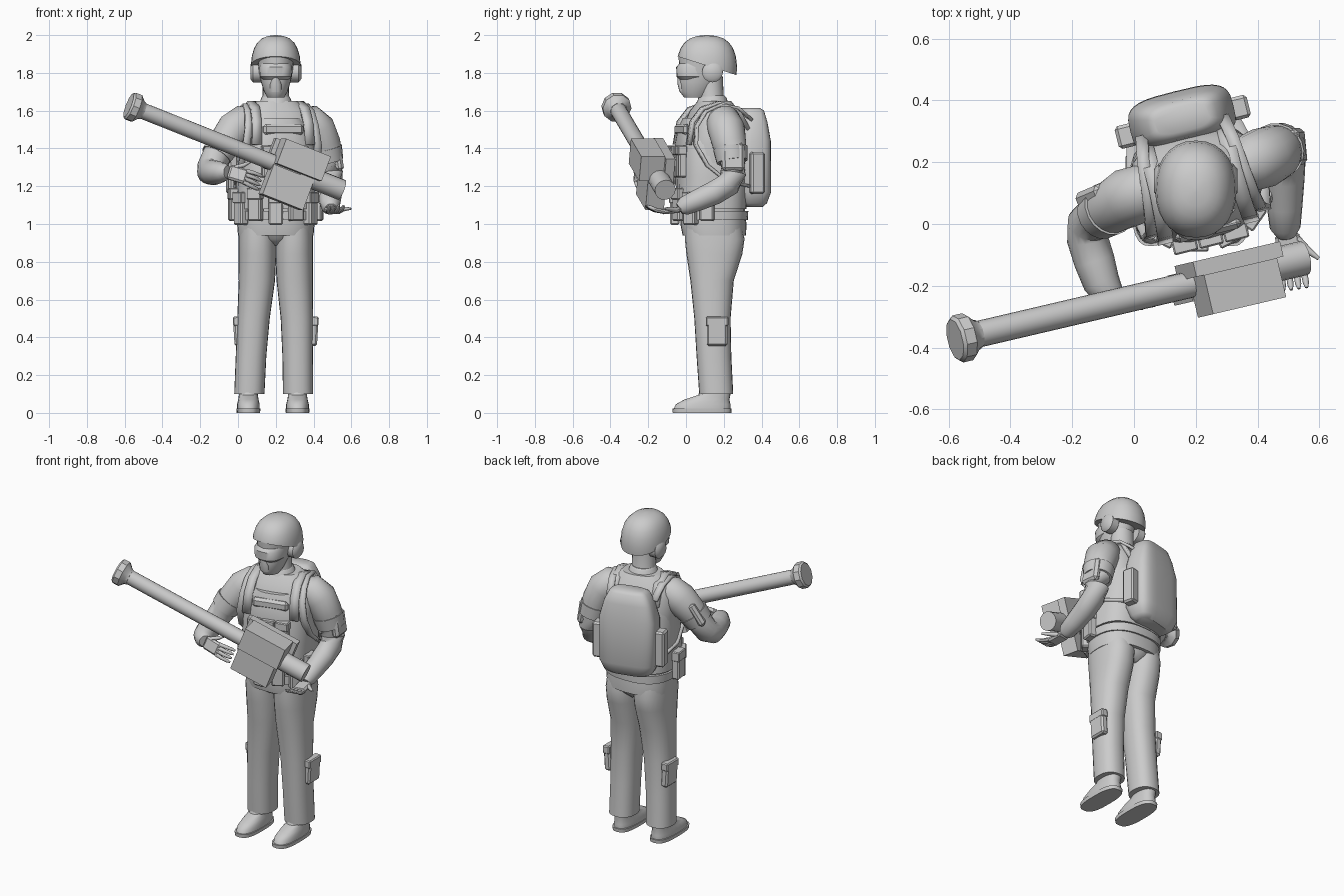
import bpy, bmesh, math
from math import sin, cos, radians
from mathutils import Matrix, Vector

if "Cube" in bpy.data.objects:
    bpy.data.objects.remove(bpy.data.objects["Cube"])

CX, CY = 0.2, 0.14          # body axis
TW = radians(14)            # twist of the upper body


def finish(name, bm, angle=40, bevel=0):
    bmesh.ops.recalc_face_normals(bm, faces=bm.faces)
    me = bpy.data.meshes.new(name)
    bm.to_mesh(me)
    bm.free()
    ob = bpy.data.objects.new(name, me)
    bpy.context.collection.objects.link(ob)
    if bevel:
        m = ob.modifiers.new("bevel", "BEVEL")
        m.width, m.segments = bevel, 1
    if angle:
        bpy.ops.object.select_all(action='DESELECT')
        ob.select_set(True)
        bpy.context.view_layer.objects.active = ob
        bpy.ops.object.shade_smooth_by_angle(angle=radians(angle))
    return ob


def skin(bm, rings):
    vs = [[bm.verts.new(p) for p in r] for r in rings]
    n = len(vs[0])
    for a, b in zip(vs, vs[1:]):
        for i in range(n):
            bm.faces.new((a[i], a[(i + 1) % n], b[(i + 1) % n], b[i]))
    bm.faces.new(vs[0])
    bm.faces.new(vs[-1])


def sgn_pow(v, e):
    return math.copysign(abs(v) ** e, v)


def stack(name, rings, n=24, e=2.0, cut=None):
    """Loft of horizontal superellipses: (x, y, z, rx, ry[, twist])."""
    bm, out = bmesh.new(), []
    for x, y, z, rx, ry, *t in rings:
        t = radians(t[0]) if t else 0
        ring = []
        for i in range(n):
            a = 2 * math.pi * i / n
            px, py = rx * sgn_pow(cos(a), 2 / e), ry * sgn_pow(sin(a), 2 / e)
            ring.append((x + px * cos(t) - py * sin(t), y + px * sin(t) + py * cos(t), z))
        out.append(ring)
    skin(bm, out)
    if cut:
        r = bmesh.ops.bisect_plane(bm, geom=bm.verts[:] + bm.edges[:] + bm.faces[:],
                                   plane_co=cut[0], plane_no=cut[1], clear_inner=True)
        bmesh.ops.holes_fill(bm, edges=[g for g in r['geom_cut'] if isinstance(g, bmesh.types.BMEdge)])
    return finish(name, bm)


def limb(name, pts, n=14, angle=45):
    """Round tube through points (x, y, z, r)."""
    bm, out = bmesh.new(), []
    P = [Vector(p[:3]) for p in pts]
    for i, p in enumerate(pts):
        d = P[min(i + 1, len(P) - 1)] - P[max(i - 1, 0)]
        q = d.to_track_quat('Z', 'Y')
        out.append([P[i] + q @ Vector((p[3] * cos(2 * math.pi * k / n), p[3] * sin(2 * math.pi * k / n), 0))
                    for k in range(n)])
    skin(bm, out)
    return finish(name, bm, angle)


def box(name, loc, size, rot=0, bevel=0.008, frame=None, tilt=0):
    bm = bmesh.new()
    m = frame @ Matrix.Translation(loc) if frame else Matrix.Translation(loc) @ Matrix.Rotation(rot, 4, 'Z') @ Matrix.Rotation(tilt, 4, 'Y')
    bmesh.ops.create_cube(bm, size=1, matrix=m @ Matrix.Diagonal((*size, 1)))
    return finish(name, bm, 0, bevel)


def twist(x, y, z=0):
    """Position in the turned upper body; x, y relative to the body axis."""
    return Vector((CX + x * cos(TW) - y * sin(TW), CY + x * sin(TW) + y * cos(TW), z))


def ribbon(name, pts, width, thick):
    """Flat strap through upper-body points (x, y, z)."""
    bm = bmesh.new()
    rows = [[bm.verts.new(twist(x + s * width / 2, y, z)) for s in (-1, 1)] for x, y, z in pts]
    for a, b in zip(rows, rows[1:]):
        bm.faces.new((a[0], a[1], b[1], b[0]))
    ob = finish(name, bm)
    m = ob.modifiers.new("thickness", "SOLIDIFY")
    m.thickness, m.offset = thick, 0


# Head, helmet and face gear
stack("head", [(CX, .05, 1.67, .045, .06), (CX, .055, 1.7, .062, .088), (CX, .07, 1.75, .078, .105),
               (CX, .08, 1.8, .088, .115), (CX, .09, 1.9, .1, .13)])
stack("neck", [(CX, .14, 1.58, .09, .085), (CX, .135, 1.66, .07, .065), (CX, .13, 1.78, .068, .065)])
stack("collar", [(CX, .14, 1.6, .1, .095), (CX, .14, 1.67, .076, .074), (CX, .14, 1.68, .066, .064)])
RIM = (0, .3, .95)
stack("helmet", [(CX, .11, 1.84 + z, .132 * k, .16 * k) for z, k in
                 ((-.1, .96), (-.04, .99), (0, 1), (.05, .96), (.09, .87), (.12, .74), (.143, .55), (.155, .32), (.16, .05))],
      n=28, e=2.2, cut=((CX, .11, 1.838), RIM))
stack("goggles", [(CX, .05, 1.765, .07, .085), (CX, .05, 1.78, .085, .1), (CX, .05, 1.83, .088, .102),
                  (CX, .055, 1.85, .08, .09)], e=2.5)
stack("nose_mask", [(CX, -.02, 1.7, .03, .015), (CX, -.025, 1.74, .03, .02), (CX, -.03, 1.79, .012, .015)], n=12)
for s in (-1, 1):
    x = CX + s * .075
    limb("ear_cup", [(x, .14, 1.805, .055), (x + s * .045, .14, 1.805, .055), (x + s * .06, .14, 1.805, .038)], n=16)

# Trunk: shirt with hem, vest, neckline
stack("shirt", [(CX, .15, .94, .2, .168), (CX, .145, 1.0, .205, .175), (CX, CY, 1.1, .2, .17, 4),
                (CX, CY, 1.25, .2, .165, 10), (CX, CY, 1.42, .215, .165, 14), (CX, .15, 1.53, .215, .15, 14),
                (CX, .15, 1.6, .175, .12, 14), (CX, .15, 1.65, .11, .085, 14)], n=32, e=2.5)
stack("vest", [(CX, .135, 1.08, .212, .185, 4), (CX, .135, 1.25, .21, .185, 10),
               (CX, .135, 1.42, .203, .186, 14), (CX, .135, 1.5, .175, .172, 14), (CX, .135, 1.56, .13, .15, 14)], n=32, e=2.7)
stack("belt", [(CX, .14, 1.02, .212, .188), (CX, .14, 1.07, .214, .19, 3)], n=32, e=2.5)

# Shoulder straps of the vest and pack
for s in (-1, 1):
    ribbon("vest_strap", [(s * .145, -.165, 1.42), (s * .14, -.145, 1.54), (s * .135, -.09, 1.61),
                          (s * .13, 0, 1.64), (s * .13, .1, 1.61), (s * .13, .16, 1.5)], .05, .02)
    ribbon("pack_strap", [(s * .17, .16, 1.2), (s * .205, .02, 1.23), (s * .205, -.08, 1.31), (s * .195, -.14, 1.42),
                          (s * .18, -.13, 1.52), (s * .17, -.08, 1.595), (s * .16, 0, 1.63),
                          (s * .15, .1, 1.615), (s * .135, .18, 1.55)], .04, .016)

# Pouches round the belt, on the chest and on the back of the vest
for k, a in enumerate((-172, -145, -118, -90, -62, -35, -8)):
    a = radians(a)
    pos = (CX + .225 * cos(a), CY + .2 * sin(a), 1.1 - .02 * (k % 2))
    box("belt_pouch", pos, (.075, .05, .17), a + math.pi / 2)
    box("belt_pouch_flap", (pos[0], pos[1], pos[2] + .06), (.083, .058, .06), a + math.pi / 2, .005)
for i in (-1, 0, 1):
    box("magazine_pouch", twist(i * .085, -.19, 1.33), (.075, .045, .17), TW)
    box("magazine_flap", twist(i * .085, -.193, 1.39), (.08, .05, .05), TW, .005)
box("chest_pouch", twist(0, -.165, 1.5), (.22, .035, .06), TW, .015)

# Backpack, turned with the upper body
pk = twist(.005, .205)
stack("backpack", [(pk.x, pk.y, z, rx, ry, 14) for z, rx, ry in
                   ((1.09, .12, .05), (1.11, .145, .072), (1.17, .172, .092), (1.44, .172, .09),
                    (1.54, .145, .075), (1.6, .115, .06), (1.615, .09, .04))], n=32, e=3.6)
for s in (-1, 1):
    box("pack_side_pouch", twist(.005 + s * .19, .195, 1.27), (.06, .075, .22), TW, .01)

# Legs, boots and leg pouches, mirrored about the body axis (right foot a little wider)
for s in (-1, 1):
    def X(d, wide=0):
        return CX + s * d - (wide if s < 0 else 0)
    stack("trouser_leg", [(X(.118, .022), .16, .1, .08, .09), (X(.116, .015), .148, .3, .081, .092),
                          (X(.112, .006), .14, .5, .086, .096), (X(.1), .138, .7, .096, .115), (X(.097), .15, .84, .1, .148),
                          (X(.097), .152, .92, .101, .158), (X(.095), .145, 1.0, .098, .15)], e=2.3)
    b = X(.115, .03)
    stack("boot_sole", [(b, .085, 0, .062, .155), (b, .085, .022, .064, .157)], e=2.8)
    stack("boot", [(b, .085, .02, .06, .15), (b, .09, .045, .06, .145), (b, .11, .07, .054, .12),
                   (b, .15, .095, .05, .085), (b, .16, .16, .05, .07)], e=2.4)
    box("leg_pouch", (X(.2), .165, .43), (.045, .11, .15), 0, .01, tilt=s * .06)
    box("leg_pouch_flap", (X(.204), .165, .485), (.045, .118, .05), 0, .006, tilt=s * .06)
stack("trouser_seat", [(CX, .165, .885, .02, .09), (CX, .155, .92, .1, .14), (CX, .15, .98, .19, .158)], e=2.3)

# Arms
limb("left_arm", [(.32, .17, 1.56, .06), (.37, .195, 1.545, .092), (.42, .215, 1.5, .098), (.455, .23, 1.42, .09),
                  (.475, .245, 1.34, .077), (.487, .25, 1.27, .07), (.49, .225, 1.21, .066), (.488, .15, 1.165, .064),
                  (.487, .06, 1.125, .058), (.489, -.01, 1.095, .05), (.492, -.035, 1.08, .032)], 18)
limb("right_arm", [(.09, .12, 1.56, .06), (.04, .105, 1.545, .09), (-.02, .085, 1.5, .096), (-.07, .055, 1.43, .086),
                   (-.115, .025, 1.36, .075), (-.147, 0, 1.3, .07), (-.15, -.05, 1.275, .067), (-.128, -.12, 1.272, .066),
                   (-.105, -.19, 1.273, .06), (-.075, -.235, 1.275, .048), (-.055, -.25, 1.275, .034)], 18)
box("left_arm_pouch", (.525, .25, 1.355), (.045, .12, .15), .1, .015, tilt=-.15)
box("right_arm_pouch", (-.125, .06, 1.435), (.045, .12, .15), .4, .015, tilt=.55)
limb("left_arm_band", [(.46, .235, 1.4, .092), (.476, .245, 1.33, .083)], 18)
limb("right_arm_band", [(-.08, .05, 1.42, .09), (-.112, .028, 1.365, .081)], 18)


# Hands: palm, four fingers and a thumb in a local frame (x along the fingers)
def hand(name, wrist, along, across, curl, thumb):
    u = Vector(along).normalized()
    v = (Vector(across) - u * u.dot(Vector(across))).normalized()
    f = Matrix.Translation(wrist) @ Matrix((u, v, u.cross(v))).transposed().to_4x4()
    box(name + "_palm", (.045, 0, 0), (.1, .08, .03), bevel=.01, frame=f)
    for i in range(4):
        y = (i - 1.5) * .021
        pts = [(.085, y, 0, .012), (.125, y * 1.15, curl * .01, .011), (.16, y * 1.2, curl * .03, .01), (.175, y * 1.2, curl * .04, .005)]
        limb(name + "_finger", [(*(f @ Vector(p[:3])), p[3]) for p in pts], 8)
    pts = [(.02, thumb * .03, 0, .014), (.06, thumb * .06, curl * .01, .012), (.09, thumb * .09, curl * .015, .006)]
    limb(name + "_thumb", [(*(f @ Vector(p[:3])), p[3]) for p in pts], 8)


hand("left_hand", (.495, -.035, 1.075), (.15, -1, -.1), (1, .1, 0), 1, 1)
hand("right_hand", (-.045, -.255, 1.275), (1, 0, -.3), (.2, .3, 1), -.8, 1)

# Launcher in its own frame: x along the tube, z roughly up
p0, p1 = Vector((-.57, -.372, 1.625)), Vector((.55, -.11, 1.18))
u = (p1 - p0).normalized()
v = Vector((-u.y, u.x, 0)).normalized()
gun = Matrix.Translation(p0) @ Matrix((u, v, u.cross(v))).transposed().to_4x4()


def tube(name, prof, n):
    limb(name, [(*(gun @ Vector((x, 0, 0))), r) for x, r in prof], n, 30)


L = (p1 - p0).length
tube("launch_tube", [(.02, .043), (L - .1, .043)], 20)
tube("muzzle_ring", [(-.01, .068), (0, .078), (.035, .078), (.06, .052), (.075, .046)], 10)
tube("rear_tube", [(L - .25, .056), (L, .056)], 16)
box("sight_box", (.96, -.045, .065), (.26, .13, .14), bevel=0, frame=gun)
box("sight_back_plate", (.96, .045, .045), (.31, .05, .17), bevel=0, frame=gun)
box("battery_box", (.945, -.005, -.095), (.235, .1, .17), bevel=0, frame=gun)
